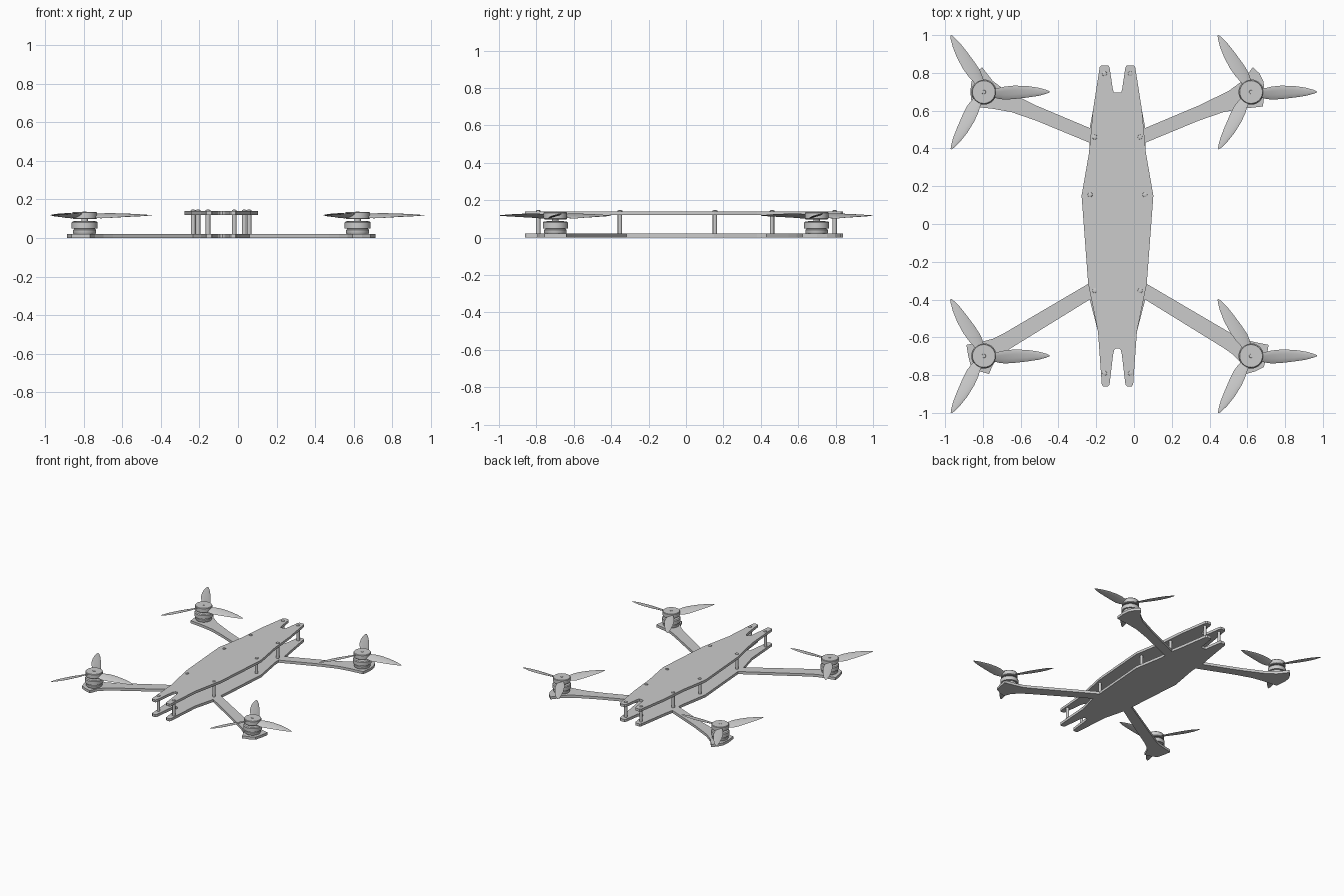
import bpy, bmesh, math
from mathutils import Matrix, Vector

if "Cube" in bpy.data.objects:
    bpy.data.objects.remove(bpy.data.objects["Cube"])

CX = -0.0875   # centre line of the frame (propellers make the whole asymmetric)


def make(name, bm, loc=(0, 0, 0), smooth=True):
    bmesh.ops.recalc_face_normals(bm, faces=bm.faces[:])
    me = bpy.data.meshes.new(name)
    bm.to_mesh(me)
    bm.free()
    ob = bpy.data.objects.new(name, me)
    ob.location = loc
    bpy.context.collection.objects.link(ob)
    if smooth:
        bpy.ops.object.select_all(action='DESELECT')
        ob.select_set(True)
        bpy.context.view_layer.objects.active = ob
        bpy.ops.object.shade_smooth_by_angle(angle=math.radians(35))
    return ob


def plate(name, half, z0, z1):
    """Flat plate from the right half of its outline, mirrored across x."""
    bm = bmesh.new()
    pts = half + [(-x, y) for x, y in reversed(half)]
    face = bm.faces.new([bm.verts.new((x, y, z0)) for x, y in pts])
    ext = bmesh.ops.extrude_face_region(bm, geom=[face])
    top = [g for g in ext['geom'] if isinstance(g, bmesh.types.BMVert)]
    bmesh.ops.translate(bm, verts=top, vec=(0, 0, z1 - z0))
    bmesh.ops.triangulate(bm, faces=[f for f in bm.faces if len(f.verts) > 4])
    return make(name, bm, (CX, 0, 0), False)


def lathe(name, profile, loc, seg=32):
    """Spin an (r, z) profile around z."""
    bm = bmesh.new()
    vs = [bm.verts.new((r, 0, z)) for r, z in profile]
    es = [bm.edges.new(p) for p in zip(vs, vs[1:])]
    bmesh.ops.spin(bm, geom=vs + es, cent=(0, 0, 0), axis=(0, 0, 1),
                   angle=2 * math.pi, steps=seg, use_duplicate=False)
    bmesh.ops.remove_doubles(bm, verts=bm.verts[:], dist=1e-5)
    return make(name, bm, loc)


# Frame plates: forked ends, widest just behind the middle
back_fork = [(0.018, 0.695), (0.024, 0.71), (0.042, 0.83), (0.05, 0.84),
             (0.084, 0.84), (0.094, 0.83), (0.13, 0.60)]
side = [(0.150, 0.38), (0.19, 0.15), (0.155, -0.317)]
front_fork = [(0.103, -0.57), (0.083, -0.85), (0.075, -0.86), (0.05, -0.86),
              (0.042, -0.85), (0.023, -0.69), (0.017, -0.667), (0.007, -0.658)]
back_arm = [(0.147, 0.508), (0.43, 0.627), (0.59, 0.705), (0.66, 0.757),
            (0.717, 0.83), (0.752, 0.797), (0.773, 0.755), (0.779, 0.70),
            (0.77, 0.622), (0.66, 0.61), (0.56, 0.592), (0.43, 0.547), (0.147, 0.43)]
front_arm = [(0.155, -0.317), (0.60, -0.578), (0.66, -0.608), (0.727, -0.625),
             (0.80, -0.64), (0.79, -0.70), (0.775, -0.757), (0.73, -0.78),
             (0.68, -0.794), (0.655, -0.735), (0.61, -0.69), (0.56, -0.655),
             (0.147, -0.40)]
plate("top_plate", back_fork + side + front_fork, 0.12, 0.14)
plate("bottom_plate_with_arms",
      back_fork + back_arm + side[:2] + front_arm + front_fork, 0.0, 0.021)

# Standoffs with screw heads
for dx, y in [(0.068, -0.79), (0.12, -0.353), (0.145, 0.155), (0.12, 0.46), (0.068, 0.795)]:
    for s in (-1, 1):
        lathe("standoff", [(0, 0.02), (0.012, 0.02), (0.012, 0.121), (0, 0.121)],
              (CX + s * dx, y, 0), 16)
        lathe("standoff_screw", [(0, 0.139), (0.013, 0.139), (0.012, 0.145),
                                 (0.007, 0.147), (0, 0.147)], (CX + s * dx, y, 0), 16)

# Propeller blade stations: radius, trailing edge, leading edge, pitch in degrees
STATIONS = [(0.045, -0.028, 0.018, 22), (0.08, -0.036, 0.022, 22),
            (0.11, -0.040, 0.029, 20), (0.16, -0.037, 0.034, 16),
            (0.23, -0.029, 0.032, 12), (0.29, -0.020, 0.023, 9),
            (0.33, -0.009, 0.012, 7), (0.348, -0.002, 0.004, 5)]


def blades(loc):
    """Three twisted lens-section blades."""
    bm = bmesh.new()
    for k in range(3):
        rot = Matrix.Rotation(k * 2 * math.pi / 3, 3, 'Z')
        rings = []
        for r, a, b, pitch in STATIONS:
            t = min(0.005, (b - a) * 0.09)
            ring = []
            for i in range(10):
                ang = 2 * math.pi * i / 10
                v = (a + b) / 2 + (b - a) / 2 * math.cos(ang)
                p = Vector((r, v, v * math.tan(math.radians(pitch)) + t * math.sin(ang)))
                ring.append(bm.verts.new(rot @ p))
            rings.append(ring)
        for r0, r1 in zip(rings, rings[1:]):
            for i in range(10):
                j = (i + 1) % 10
                bm.faces.new((r0[i], r0[j], r1[j], r1[i]))
        bm.faces.new(rings[0])
        bm.faces.new(rings[-1])
    make("propeller_blades", bm, loc)


# Motors and propellers at the four arm ends
for sx in (-1, 1):
    for y in (-0.6985, 0.6985):
        p = (CX + sx * 0.7075, y, 0)
        lathe("motor_base", [(0, 0.02), (0.056, 0.02), (0.06, 0.026), (0.06, 0.042),
                             (0.054, 0.047), (0.054, 0.052), (0, 0.052)], p)
        lathe("motor_bell", [(0, 0.05), (0.067, 0.05), (0.067, 0.08),
                             (0.062, 0.087), (0.02, 0.089), (0, 0.089)], p)
        lathe("motor_shaft", [(0, 0.085), (0.017, 0.085), (0.017, 0.1), (0, 0.1)], p, 16)
        lathe("propeller_hub", [(0, 0.098), (0.058, 0.098), (0.063, 0.102),
                                (0.063, 0.132), (0.06, 0.136), (0, 0.136)], p)
        lathe("propeller_screw", [(0, 0.135), (0.011, 0.135), (0.010, 0.139), (0, 0.139)], p, 12)
        blades((p[0], p[1], 0.118))
